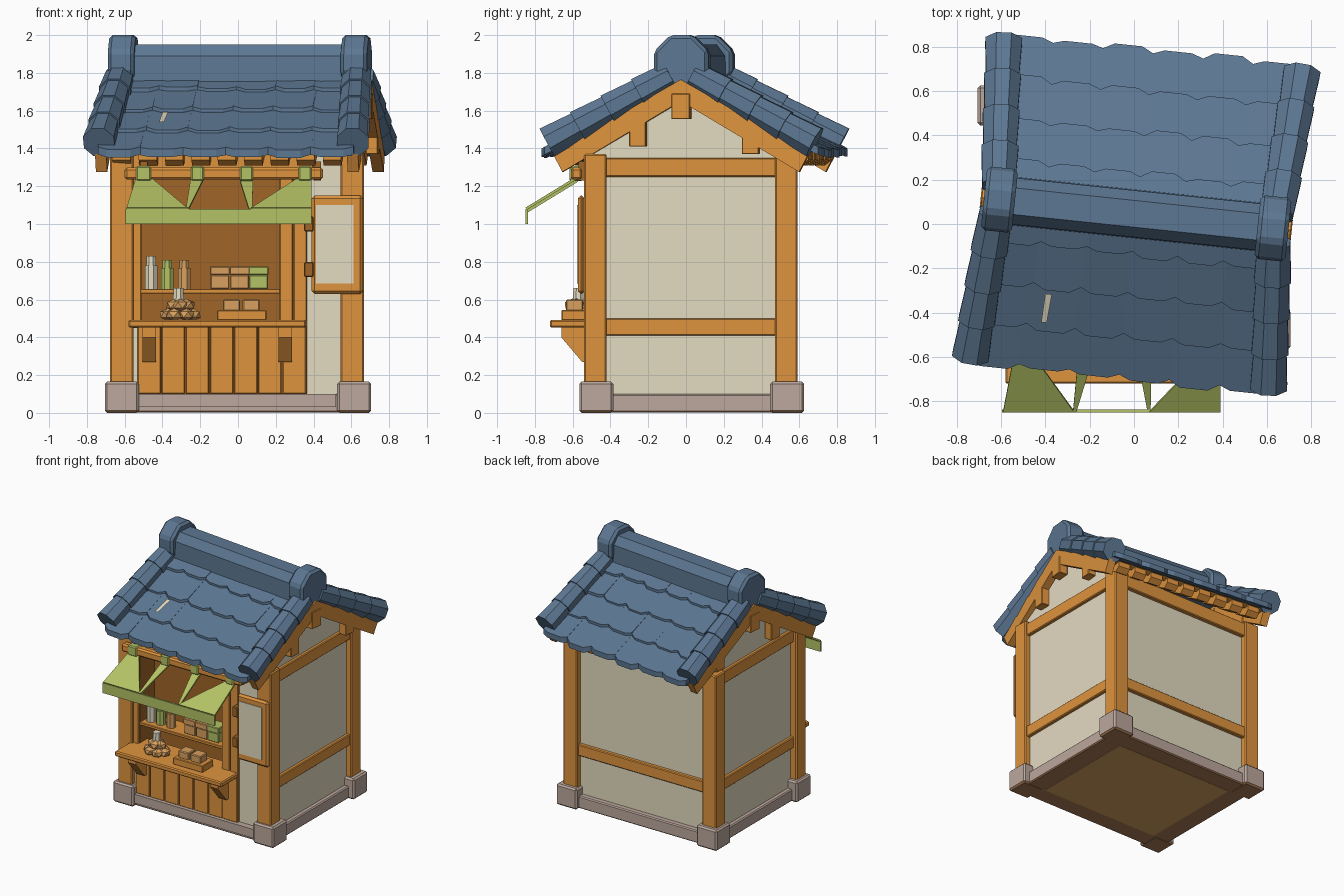
import bpy, bmesh, math, random
from mathutils import Matrix, Vector

random.seed(4)
cube = bpy.data.objects.get("Cube")
if cube:
    bpy.data.objects.remove(cube, do_unlink=True)


def material(name, r, g, b):
    lin = [((c / 255 + 0.055) / 1.055) ** 2.4 for c in (r, g, b)] + [1]
    m = bpy.data.materials.new(name)
    m.use_nodes = True
    m.diffuse_color = lin
    m.node_tree.nodes["Principled BSDF"].inputs["Base Color"].default_value = lin
    return m


TIMBER = material("orange timber", 223, 148, 62)
DARK = material("dark timber", 160, 101, 39)
CREAM = material("cream plaster", 228, 219, 193)
ROOF = material("blue slate", 92, 119, 146)
GREEN = material("green cloth", 180, 194, 100)
STONE = material("warm stone", 188, 168, 157)
UNDER = material("brown underside", 172, 125, 88)
WOOD = material("pale wood", 216, 160, 95)

# The roof sits slightly twisted on the walls
TWIST = Matrix.Translation((0.01, 0.045, 0)) @ Matrix.Rotation(math.radians(-6), 4, "Z")


def finish(name, bm, *mats, bevel=0, twist=False):
    bmesh.ops.recalc_face_normals(bm, faces=bm.faces)
    if twist:
        bm.transform(TWIST)
    mesh = bpy.data.meshes.new(name)
    bm.to_mesh(mesh)
    bm.free()
    for m in mats:
        mesh.materials.append(m)
    ob = bpy.data.objects.new(name, mesh)
    bpy.context.scene.collection.objects.link(ob)
    if bevel:
        mod = ob.modifiers.new("worn edges", "BEVEL")
        mod.width, mod.segments = bevel, 1
    return ob


def box(name, x, y, z, mat, bevel=0, twist=False):
    bm = bmesh.new()
    bmesh.ops.create_cube(bm, size=1)
    for v in bm.verts:
        v.co = [r[0] if c < 0 else r[1] for c, r in zip(v.co, (x, y, z))]
    return finish(name, bm, mat, bevel=bevel, twist=twist)


def prism(name, profile, x0, x1, mat, twist=False):
    """Extrude a (y, z) profile along x."""
    bm = bmesh.new()
    face = bm.faces.new([bm.verts.new((x0, y, z)) for y, z in profile])
    new = bmesh.ops.extrude_face_region(bm, geom=[face])["geom"]
    bmesh.ops.translate(bm, vec=(x1 - x0, 0, 0), verts=[g for g in new if isinstance(g, bmesh.types.BMVert)])
    return finish(name, bm, mat, twist=twist)


def drum(bm, a, b, ra, rb, sides=8):
    """Faceted cylinder from a to b with a flat side up."""
    a, b = Vector(a), Vector(b)
    turn = (b - a).to_track_quat("Z", "Y").to_matrix().to_4x4()
    spin = Matrix.Rotation(math.pi / sides, 4, "Z")
    bmesh.ops.create_cone(bm, cap_ends=True, segments=sides, radius1=ra, radius2=rb, depth=(b - a).length,
                          matrix=Matrix.Translation((a + b) / 2) @ turn @ spin)


# Stone base
base = [box("base_slab", (-0.66, 0.66), (-0.53, 0.59), (0.003, 0.1), STONE, 0.008)]
for x in (-0.615, 0.615):
    for y in (-0.475, 0.535):
        base.append(box("corner_stone", (x - 0.09, x + 0.09), (y - 0.09, y + 0.09), (0, 0.165), STONE, 0.012))
for ob in base:
    ob.data.materials.append(UNDER)
    for f in ob.data.polygons:
        if f.normal.z < -0.5:
            f.material_index = 1
box("floor_panel", (-0.51, 0.51), (-0.39, 0.45), (0.001, 0.004), WOOD)

# Corner posts, plaster walls and rails
for x in (-0.615, 0.605):
    for y in (-0.48, 0.53):
        box("corner_post", (x - 0.062, x + 0.062), (y - 0.06, y + 0.06), (0.15, 1.37), TIMBER, 0.008)
gable = [(-0.5, 0.1), (0.55, 0.1), (0.55, 1.38), (0.03, 1.70), (-0.5, 1.38)]
for s in (-1, 1):
    prism("side_wall", gable, s * 0.6, s * 0.625, CREAM)
    for z0, z1 in ((0.41, 0.5), (1.25, 1.35)):
        box("side_rail", sorted((s * 0.59, s * 0.65)), (-0.45, 0.5), (z0, z1), TIMBER, 0.006)
box("back_wall", (-0.6, 0.6), (0.52, 0.545), (0.1, 1.37), CREAM)
for z0, z1 in ((0.41, 0.5), (1.25, 1.36)):
    box("back_rail", (-0.57, 0.56), (0.5, 0.575), (z0, z1), TIMBER, 0.006)

# Front: plaster strips, plank apron, opening and inner room
box("front_wall_right", (0.34, 0.6), (-0.5, -0.46), (0.1, 1.37), CREAM)
box("front_wall_left", (-0.6, -0.52), (-0.5, -0.46), (0.1, 1.37), CREAM)
box("front_beam", (-0.56, 0.4), (-0.525, -0.45), (1.24, 1.37), TIMBER, 0.006)
box("inner_back", (-0.58, 0.36), (-0.32, -0.3), (0.1, 1.37), DARK)
for x in (-0.53, 0.22):
    box("inner_side", (x, x + 0.02), (-0.5, -0.31), (0.45, 1.3), DARK)
box("opening_jamb_left", (-0.565, -0.515), (-0.52, -0.45), (0.45, 1.25), TIMBER)
for x in (0.22, 0.295):
    box("opening_jamb_right", (x, x + 0.07), (-0.52, -0.45), (0.1, 1.25), TIMBER, 0.005)
box("apron_backing", (-0.53, 0.36), (-0.505, -0.47), (0.1, 0.46), DARK)
for i in range(7):
    x = -0.535 + i * 0.128
    box("apron_plank", (x + 0.003, x + 0.125), (-0.525, -0.49), (0.1, 0.46), TIMBER, 0.004)
box("apron_foot", (-0.54, 0.52), (-0.55, -0.49), (0.03, 0.1), STONE)

# Counter, brackets and shelf
box("counter", (-0.58, 0.36), (-0.72, -0.4), (0.452, 0.492), TIMBER, 0.008)
for x in (-0.505, 0.215):
    prism("counter_bracket", [(-0.52, 0.27), (-0.55, 0.27), (-0.66, 0.4), (-0.66, 0.455), (-0.52, 0.455)],
          x, x + 0.07, TIMBER)
box("shelf", (-0.53, 0.23), (-0.5, -0.32), (0.632, 0.656), TIMBER, 0.004)

# Shutter with pane and hinges
box("shutter_frame", (0.39, 0.662), (-0.572, -0.535), (0.63, 1.15), TIMBER, 0.015)
pane = box("shutter_pane", (0.412, 0.612), (-0.578, -0.57), (0.685, 1.1), CREAM)
for z in (0.72, 0.96):
    box("shutter_hinge", (0.35, 0.4), (-0.575, -0.52), (z, z + 0.08), DARK, 0.006)

# Awning: bar, straps, cloth panels and hanging flap
box("awning_bar", (-0.6, 0.45), (-0.61, -0.55), (1.235, 1.298), TIMBER, 0.012)
for x in (-0.5, 0.42):
    box("bar_bracket", (x - 0.02, x + 0.02), (-0.57, -0.5), (1.23, 1.33), DARK)
panels = [[(-0.54, 0), (-0.46, 0), (-0.27, 1), (-0.59, 1)], [(-0.25, 0), (-0.18, 0), (-0.26, 1), (-0.275, 1)],
          [(0.01, 0), (0.08, 0), (0.075, 1), (0.06, 1)], [(0.32, 0), (0.39, 0), (0.39, 1), (0.07, 1)]]
for p in panels:
    bm = bmesh.new()
    bm.faces.new([bm.verts.new((x, -0.58 - 0.262 * t, 1.235 - 0.16 * t)) for x, t in p])
    cloth = finish("awning_panel", bm, GREEN)
    cloth.modifiers.new("cloth", "SOLIDIFY").thickness = 0.014
    box("awning_strap", (p[0][0], p[1][0]), (-0.618, -0.545), (1.228, 1.306), GREEN, 0.008)
box("awning_flap", (-0.595, 0.39), (-0.85, -0.836), (1.0, 1.08), GREEN)

# Goods: bottles, boxes, tray and a heap of buns with a jar
for x, h, m in ((-0.46, 0.175, CREAM), (-0.375, 0.155, GREEN), (-0.285, 0.155, WOOD)):
    bm = bmesh.new()
    drum(bm, (x, -0.43, 0.65), (x, -0.43, 0.65 + h * 0.75), 0.036, 0.036)
    drum(bm, (x, -0.43, 0.65 + h * 0.75), (x, -0.43, 0.655 + h), 0.028, 0.026)
    finish("bottle", bm, m)
for x, m in ((-0.145, WOOD), (-0.04, WOOD), (0.06, GREEN)):
    box("shelf_box", (x, x + 0.098), (-0.47, -0.37), (0.656, 0.73), m, 0.004)
    box("shelf_box_lid", (x - 0.003, x + 0.101), (-0.475, -0.365), (0.73, 0.775), m, 0.004)
box("tray", (-0.11, 0.15), (-0.66, -0.52), (0.49, 0.545), TIMBER, 0.005)
for x in (-0.08, 0.025):
    box("tray_box", (x, x + 0.09), (-0.635, -0.545), (0.54, 0.6), WOOD, 0.006)
bm = bmesh.new()
for ring, n, z in ((0.06, 6, 0.52), (0.03, 4, 0.57)):
    for i in range(n):
        a = i * math.tau / n
        spot = Matrix.Translation((-0.305 + 1.1 * ring * math.cos(a), -0.58 + 0.7 * ring * math.sin(a), z))
        tilt = Matrix.Rotation(random.random() * 3, 4, "Z")
        bmesh.ops.create_icosphere(bm, subdivisions=1, radius=0.044, matrix=spot @ tilt @ Matrix.Diagonal((1.1, 1, 0.8, 1)))
finish("bun_heap", bm, WOOD)
bm = bmesh.new()
drum(bm, (-0.315, -0.57, 0.56), (-0.315, -0.57, 0.66), 0.034, 0.028)
finish("jar", bm, CREAM)


# Roof surface height at distance d from the ridge
def slope(d):
    return 1.81 - 0.58 * d


def chevron(depth, top, thick):
    return [(-depth, slope(depth) - top), (0, slope(0) - top), (depth, slope(depth) - top),
            (depth - 0.05, slope(depth) - top - thick + 0.02), (0, slope(0) - top - thick),
            (0.05 - depth, slope(depth) - top - thick + 0.02)]


prism("roof_deck", chevron(0.68, 0.035, 0.03), -0.64, 0.64, TIMBER, True)
for s in (-1, 1):
    prism("barge_board", chevron(0.68, 0.045, 0.115), s * 0.64, s * 0.7, TIMBER, True)
    box("gable_pendant", sorted((s * 0.635, s * 0.705)), (-0.05, 0.05), (1.555, 1.69), TIMBER, 0.004, True)
    # Stepped brackets below the barge board
    for y, z in ((-0.23, 1.41), (0.37, 1.37)):
        box("gable_block", sorted((s * 0.635, s * 0.7)), (y - 0.045, y + 0.045), (z, z + 0.14), TIMBER, 0.004, True)
    # Rafter tails under both eaves
    tail = [(0.67, 1.385), (0.67, 1.34), (0.63, 1.31), (0.5, 1.385), (0.5, 1.49)]
    for i in range(9):
        x = -0.56 + i * 0.14
        prism("rafter_tail", [(s * y, z) for y, z in tail], x - 0.048, x + 0.048, TIMBER, True)

# Overlapping tile courses with scalloped lower edges
STEP = 0.186
for s in (-1, 1):
    for row in range(4):
        d0, d1 = max(row * STEP - 0.05, 0), (row + 1) * STEP
        half = 0.62 + 0.02 * row
        bm = bmesh.new()
        for i in range(6):
            xa, xb = [-half + (i + k) * half / 3 for k in (0, 1)]
            dip = random.uniform(0.014, 0.03)
            drop = random.uniform(0, 0.008)
            lower = [(xa, 0), (xa + 0.05, dip), (xb - 0.05, dip), (xb, 0)]
            edge = [(x, d1 + k - 0.016, slope(d1) + 0.032 - drop - k * 0.55) for x, k in lower]
            back = [(x, d0, slope(d0) - 0.004) for x, k in reversed(lower)]
            face = bm.faces.new([bm.verts.new((x, s * d, z)) for x, d, z in edge + back])
            new = bmesh.ops.extrude_face_region(bm, geom=[face])["geom"]
            bmesh.ops.translate(bm, vec=(0, 0, -0.042), verts=[v for v in new if isinstance(v, bmesh.types.BMVert)])
        finish("tile_course", bm, ROOF, twist=True)

# Flared edge rolls down each gable
for sx in (-1, 1):
    for sy in (-1, 1):
        bm = bmesh.new()
        for i in range(4):
            ends = []
            for t in (i / 4, (i + 1) / 4 + 0.012):
                d = 0.06 + 0.645 * t
                ends.append((sx * (0.63 + 0.045 * t), sy * d, slope(d) + 0.01 + 0.025 * t))
            drum(bm, *ends, 0.08, 0.09)
        finish("edge_roll", bm, ROOF, twist=True)

# Ridge beam with rounded end caps
prism("ridge_beam", [(-0.11, 1.72), (-0.105, 1.89), (-0.06, 1.95), (0.06, 1.95), (0.105, 1.89), (0.11, 1.72)],
      -0.6, 0.6, ROOF, True)
for s in (-1, 1):
    bm = bmesh.new()
    drum(bm, (s * 0.55, 0, 1.856), (s * 0.69, 0, 1.856), 0.156, 0.156)
    finish("ridge_cap", bm, ROOF, bevel=0.018, twist=True)

# Chipped tile showing pale lath
bm = bmesh.new()
chip = [(-0.42, 0.4), (-0.39, 0.4), (-0.4, 0.53), (-0.425, 0.53)]
bm.faces.new([bm.verts.new((x + 0.05, -d, slope(d) + 0.014 + (d - 0.4) * 0.17)) for x, d in chip])
finish("roof_chip", bm, CREAM, twist=True)
